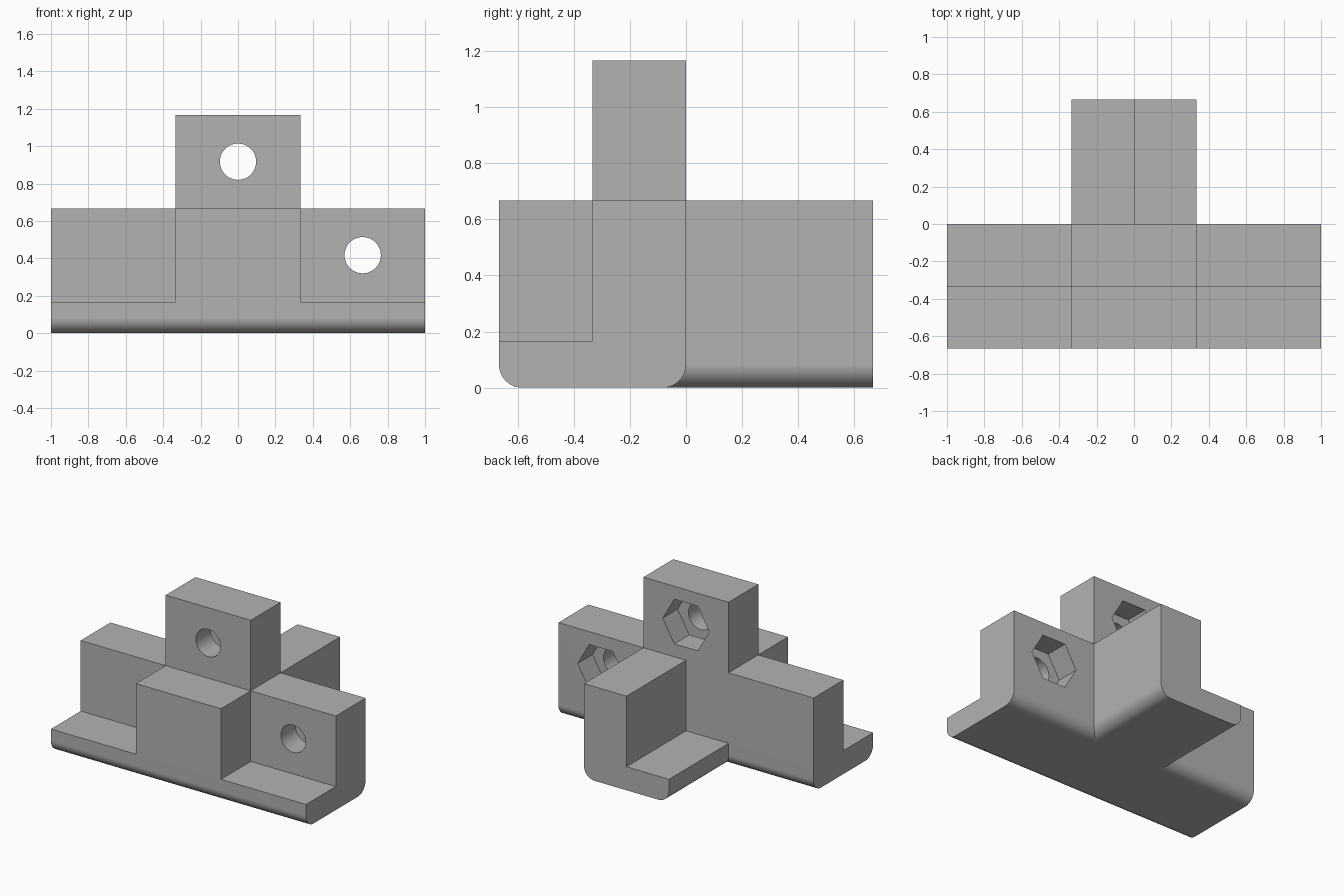
import bpy, bmesh, math
from mathutils import Matrix, Vector

cube = bpy.data.objects.get("Cube")
if cube:
    bpy.data.objects.remove(cube, do_unlink=True)

T = 1 / 3            # wall thickness, half the width of each arm
HIGH = 2 * T         # height of the arms
LEDGE = T / 2        # height of the foot ledges
FILLET = T / 4
DEPTH = T / 2        # nut pocket depth

grey = bpy.data.materials.new("plain grey")
grey.use_nodes = True
grey.diffuse_color = (0.45, 0.45, 0.45, 1)
grey.node_tree.nodes["Principled BSDF"].inputs["Base Color"].default_value = (0.45, 0.45, 0.45, 1)


def finish(name, bm):
    bmesh.ops.recalc_face_normals(bm, faces=bm.faces)
    mesh = bpy.data.meshes.new(name)
    bm.to_mesh(mesh)
    bm.free()
    mesh.materials.append(grey)
    obj = bpy.data.objects.new(name, mesh)
    bpy.context.collection.objects.link(obj)
    return obj


def box(name, low, high):
    low, high = Vector(low), Vector(high)
    bm = bmesh.new()
    place = Matrix.Translation((low + high) / 2) @ Matrix.Diagonal((*(high - low), 1))
    bmesh.ops.create_cube(bm, size=1, matrix=place)
    return finish(name, bm)


def rounded_bar(name, start, end, along):
    """Bar with its two long bottom edges rounded; along is 'x' or 'y'."""
    profile = [(T, HIGH), (-T, HIGH)]
    for centre, first in ((FILLET - T, 180), (T - FILLET, 270)):
        for i in range(13):
            a = math.radians(first + i * 7.5)
            profile.append((centre + FILLET * math.cos(a), FILLET + FILLET * math.sin(a)))
    bm = bmesh.new()
    if along == "x":
        verts = [bm.verts.new((start, s - T, z)) for s, z in profile]
        step = (end - start, 0, 0)
    else:
        verts = [bm.verts.new((s, start, z)) for s, z in profile]
        step = (0, end - start, 0)
    face = bm.faces.new(verts)
    new = bmesh.ops.extrude_face_region(bm, geom=[face])["geom"]
    bmesh.ops.translate(bm, vec=step, verts=[v for v in new if isinstance(v, bmesh.types.BMVert)])
    return finish(name, bm)


def prism(name, sides, radius, length, centre, along):
    bm = bmesh.new()
    bmesh.ops.create_cone(bm, cap_ends=True, segments=sides, radius1=radius, radius2=radius, depth=length)
    # Hexagon points lie sideways, flats lie above and below
    turn = Matrix.Rotation(math.pi / 2, 4, "X")
    spin = Matrix.Rotation(math.pi / 2, 4, "Z") if along == "x" else Matrix()
    point = Matrix.Rotation(math.pi / 2, 4, "Z")
    if abs(bm.verts[:][0].co.x) > abs(bm.verts[:][0].co.y):
        point = Matrix()
    bm.transform(Matrix.Translation(centre) @ spin @ turn @ point)
    return finish(name, bm)


def combine(target, tool, operation):
    mod = target.modifiers.new(operation.lower(), "BOOLEAN")
    mod.object, mod.operation, mod.solver = tool, operation, "EXACT"
    tool.hide_render = True
    bpy.context.view_layer.objects.active = target
    bpy.ops.object.modifier_apply(modifier=mod.name)
    bpy.data.objects.remove(tool, do_unlink=True)


# Three arms joined into one bracket
bracket = rounded_bar("corner_bracket", -1, 1, "x")
combine(bracket, rounded_bar("back_arm", -T, HIGH, "y"), "UNION")
combine(bracket, box("upright", (-T, -T, T), (T, 0, HIGH + T * 1.5)), "UNION")

# Open the foot ledges
for name, low, high in (
    ("right_notch", (-2, -1, LEDGE), (-T, -T, 1)),
    ("left_notch", (T, -1, LEDGE), (2, -T, 1)),
    ("back_notch", (-1, 0, LEDGE), (0, 1, 2)),
):
    combine(bracket, box(name, low, high), "DIFFERENCE")

# Bolt holes, with a hexagonal nut pocket behind each
bolt_z = HIGH - T * 0.75
for x, z in ((-HIGH, bolt_z), (HIGH, bolt_z), (0, bolt_z + T * 1.5)):
    combine(bracket, prism("bolt_hole", 48, 0.097, 0.6, (x, -DEPTH, z), "y"), "DIFFERENCE")
    combine(bracket, prism("nut_pocket", 6, 0.183, 2 * DEPTH, (x, 0, z), "y"), "DIFFERENCE")
combine(bracket, prism("bolt_hole", 48, 0.09, 0.6, (DEPTH, T, bolt_z), "x"), "DIFFERENCE")
combine(bracket, prism("nut_pocket", 6, 0.183, 2 * DEPTH, (T, T, bolt_z), "x"), "DIFFERENCE")

# Smooth the fillets and bores, keep the other edges crisp
bpy.ops.object.select_all(action="DESELECT")
bracket.select_set(True)
bpy.context.view_layer.objects.active = bracket
bpy.ops.object.shade_smooth_by_angle(angle=math.radians(25))
weighted = bracket.modifiers.new("even_shading", "WEIGHTED_NORMAL")
weighted.keep_sharp = True
